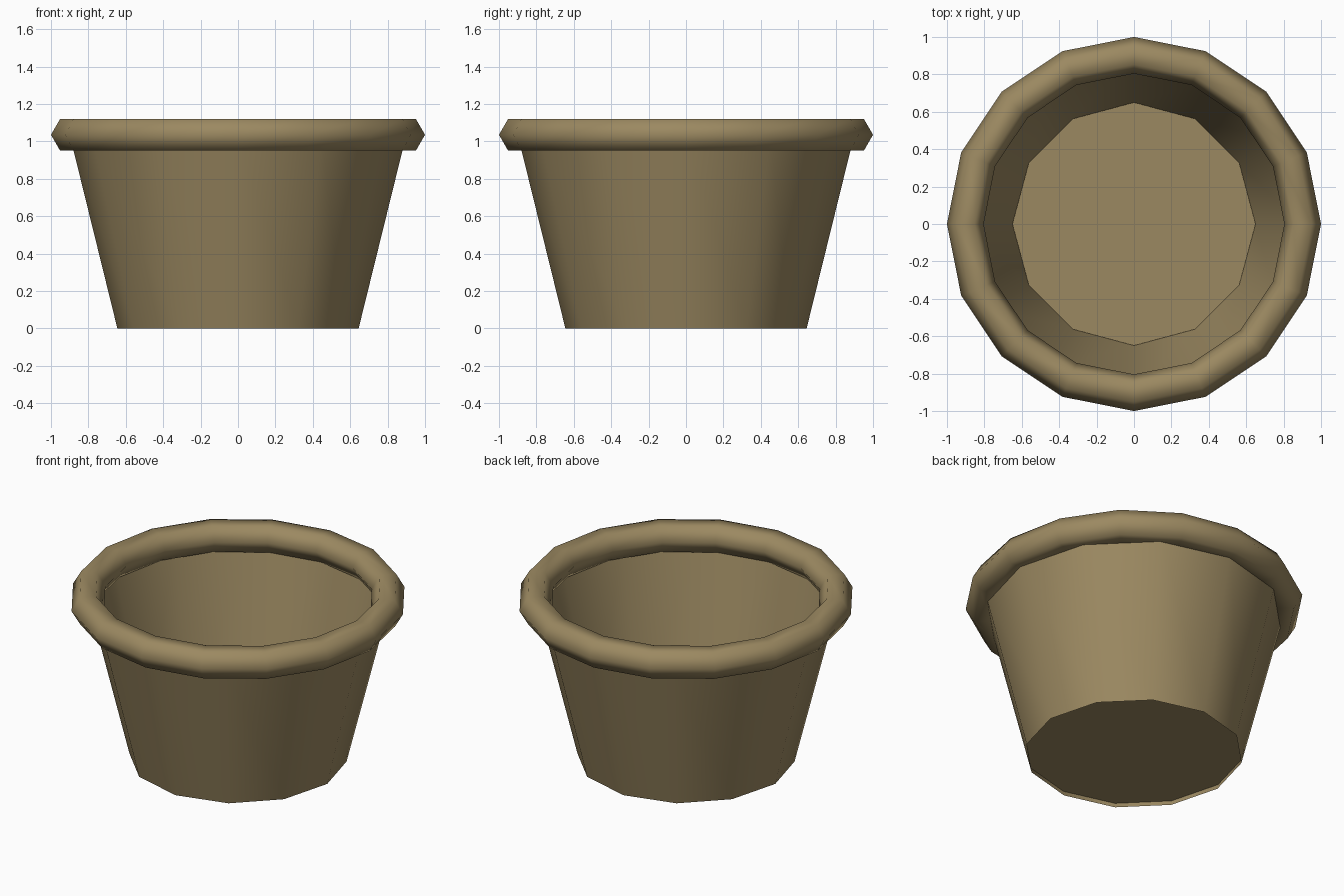
import bpy, bmesh, math

if "Cube" in bpy.data.objects:
    bpy.data.objects.remove(bpy.data.objects["Cube"])

clay = bpy.data.materials.new("clay")
clay.diffuse_color = (0.33, 0.25, 0.12, 1)
clay.use_nodes = True
clay.node_tree.nodes["Principled BSDF"].inputs["Base Color"].default_value = clay.diffuse_color

SIDES = 12
BASE_R, TOP_R, TOP_Z = 0.645, 0.90, 1.035


def finish(obj, name):
    obj.name = name
    obj.data.name = name
    obj.data.materials.append(clay)
    bpy.ops.object.shade_smooth_by_angle(angle=math.radians(65))


# Tapered wall: open thin shell, twelve sides
bpy.ops.mesh.primitive_cone_add(vertices=SIDES, radius1=BASE_R, radius2=TOP_R,
                                depth=TOP_Z, end_fill_type='NOTHING',
                                location=(0, 0, TOP_Z / 2))
finish(bpy.context.object, "pot_wall")

# Floor disc, recessed slightly above the bottom edge
bpy.ops.mesh.primitive_circle_add(vertices=SIDES, radius=BASE_R + 0.005,
                                  fill_type='NGON', location=(0, 0, 0.03))
finish(bpy.context.object, "pot_floor")

# Rolled rim: hexagonal section
bpy.ops.mesh.primitive_torus_add(major_segments=16, minor_segments=6,
                                 major_radius=0.902, minor_radius=0.098,
                                 location=(0, 0, TOP_Z))
finish(bpy.context.object, "pot_rim")
